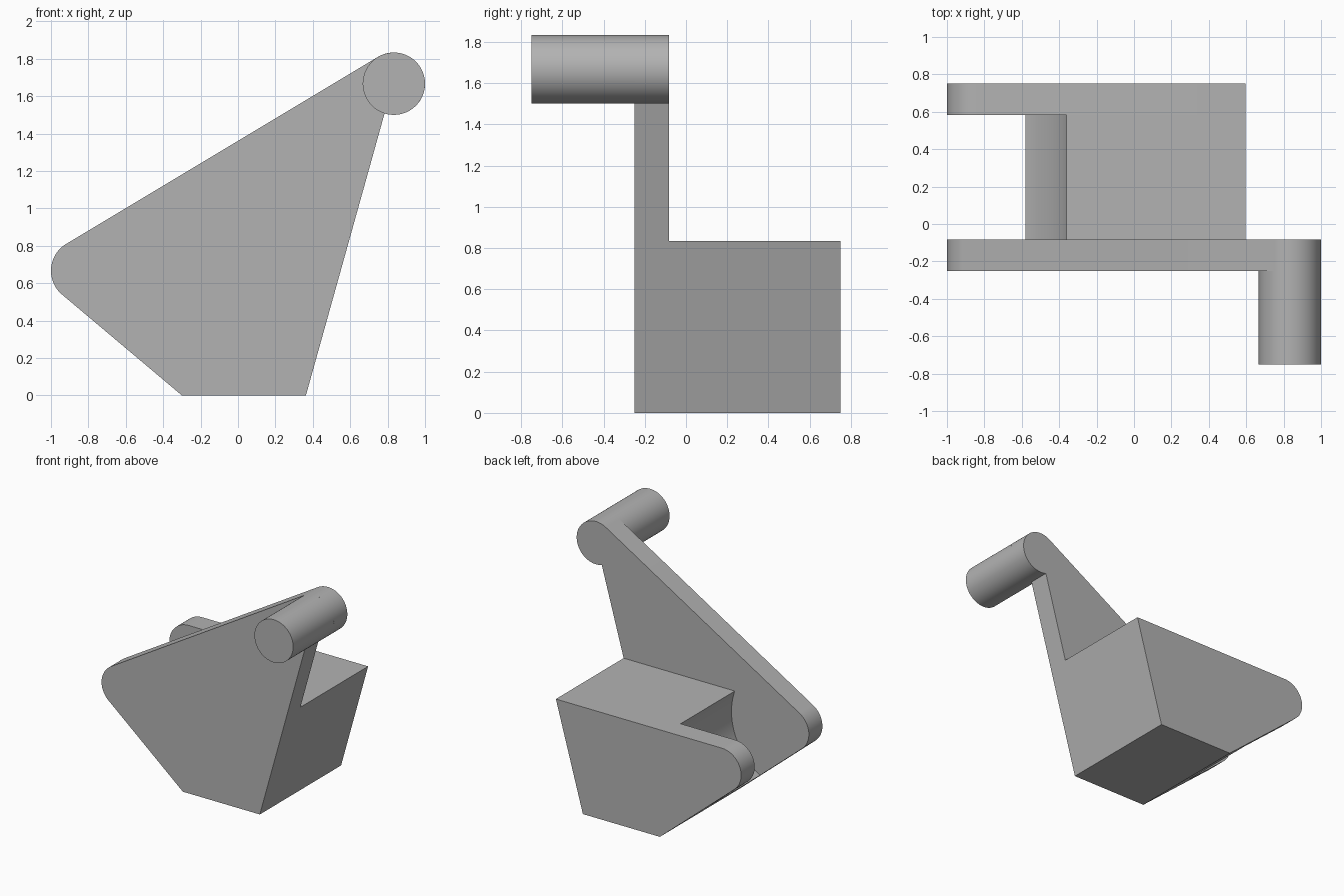
import bpy, bmesh
from math import pi, atan2, acos, cos, sin, radians, hypot, sqrt

cube = bpy.data.objects.get("Cube")
if cube:
    bpy.data.objects.remove(cube, do_unlink=True)

grey = bpy.data.materials.new("plain grey")
grey.use_nodes = True
colour = (0.45, 0.45, 0.45, 1)
grey.diffuse_color = colour
grey.node_tree.nodes["Principled BSDF"].inputs["Base Color"].default_value = colour

# Shared layout in the x-z plane
R = 1 / 6                       # radius of pin and rounded ends
SLOT_R = 0.5                    # radius of the slot's curved wall
EYE = (-5 / 6, 2 / 3)           # centre of the rounded ends
PIN = (5 / 6, 5 / 3)            # centre of the pin
TOP = EYE[1] + R                # top of the block
FOOT_L, FOOT_R = (-0.30, 0), (0.363, 0)
LEAN = 0.279                    # slope of the right-hand side
FRONT, PLATE, SLOT, BACK = -0.25, -1 / 12, 7 / 12, 0.75


def arc(centre, radius, start, end, steps=32):
    angles = [start + (end - start) * i / steps for i in range(steps + 1)]
    return [(centre[0] + radius * cos(a), centre[1] + radius * sin(a)) for a in angles]


def extrude(name, profile, y0, y1):
    """Extrude an x-z outline between two y positions."""
    bm = bmesh.new()
    face = bm.faces.new([bm.verts.new((x, y0, z)) for x, z in profile])
    grown = bmesh.ops.extrude_face_region(bm, geom=[face])["geom"]
    verts = [v for v in grown if isinstance(v, bmesh.types.BMVert)]
    bmesh.ops.translate(bm, verts=verts, vec=(0, y1 - y0, 0))
    bmesh.ops.recalc_face_normals(bm, faces=bm.faces)
    mesh = bpy.data.meshes.new(name)
    bm.to_mesh(mesh)
    bm.free()
    mesh.materials.append(grey)
    obj = bpy.data.objects.new(name, mesh)
    bpy.context.collection.objects.link(obj)
    bpy.ops.object.select_all(action="DESELECT")
    obj.select_set(True)
    bpy.context.view_layer.objects.active = obj
    bpy.ops.object.shade_smooth_by_angle(angle=radians(15))
    return obj


# Tangent angles on the rounded ends
dx, dz = FOOT_L[0] - EYE[0], FOOT_L[1] - EYE[1]
low = atan2(dz, dx) - acos(R / hypot(dx, dz)) + 2 * pi
high = atan2(PIN[1] - EYE[1], PIN[0] - EYE[0]) + pi / 2

# Where the right-hand side meets the pin
a, b = 1 + LEAN ** 2, FOOT_R[0] - PIN[0]
half = LEAN * b - PIN[1]
z = (-half - sqrt(half ** 2 - a * (b * b + PIN[1] ** 2 - R * R))) / a
meet = atan2(z - PIN[1], FOOT_R[0] + LEAN * z - PIN[0])

# Tall front plate and its round pin
extrude("front_plate", [FOOT_L, FOOT_R] + arc(PIN, R, meet, high, 48)
        + arc(EYE, R, high, low), FRONT, PLATE)
extrude("pin", arc(PIN, R, 0, 2 * pi, 64)[:-1], -BACK, FRONT)

# Block between the plates, with a concave wall
side_top = (FOOT_R[0] + LEAN * TOP, TOP)
reach = sqrt(SLOT_R ** 2 - R ** 2)
wall_low = low - 2 * pi + atan2(reach, R)
wall_high = atan2(R, reach)
extrude("block", [FOOT_L, FOOT_R, side_top]
        + arc(EYE, SLOT_R, wall_high, wall_low, 40), PLATE, SLOT)

# Low rear plate with a rounded end
extrude("rear_plate", [FOOT_L, FOOT_R, side_top]
        + arc(EYE, R, pi / 2, low), SLOT, BACK)
